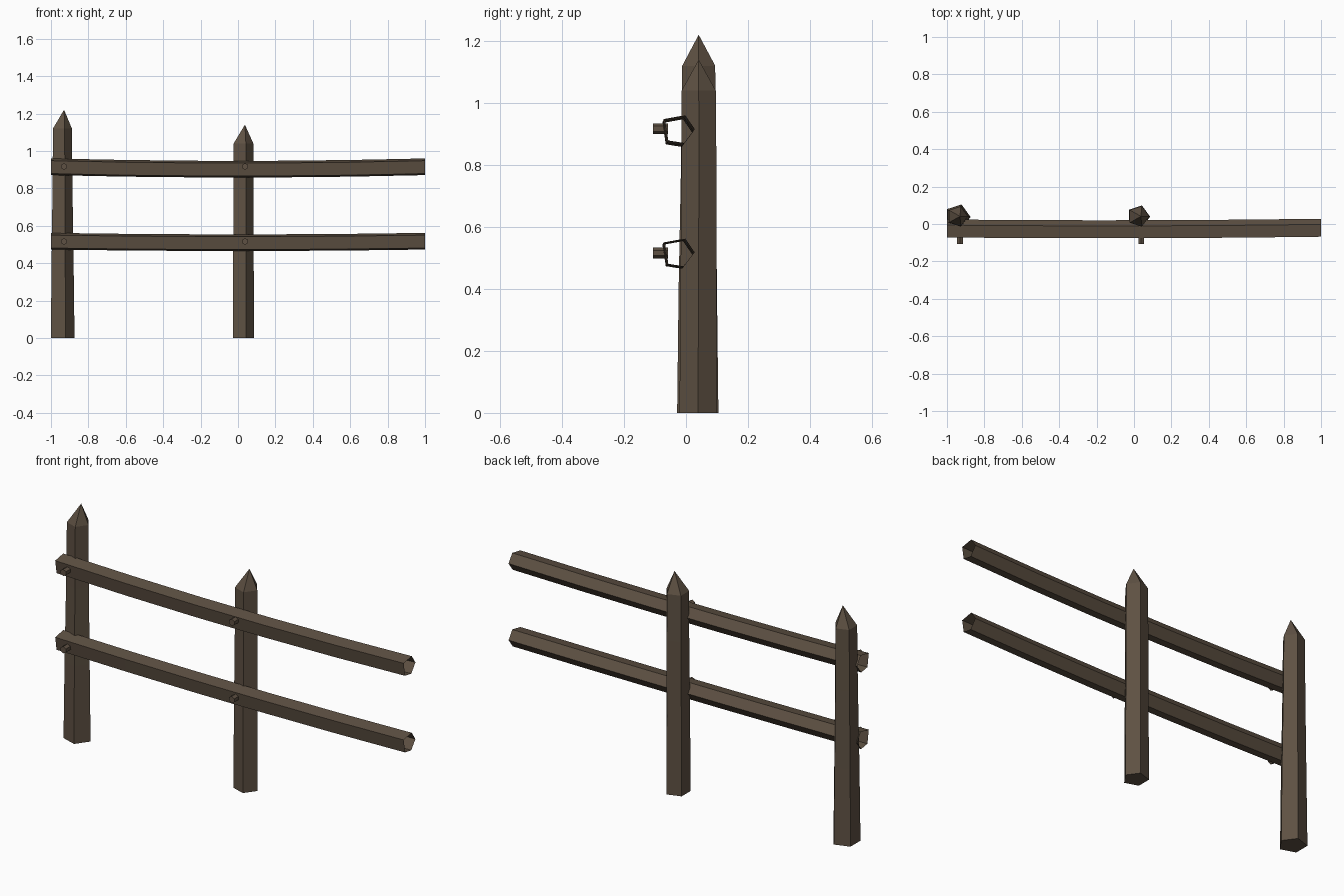
import bpy, math

if "Cube" in bpy.data.objects:
    bpy.data.objects.remove(bpy.data.objects["Cube"])

wood = bpy.data.materials.new("dark_brown_wood")
wood.diffuse_color = (0.112, 0.082, 0.056, 1)
wood.use_nodes = True
wood.node_tree.nodes["Principled BSDF"].inputs["Base Color"].default_value = wood.diffuse_color


def make(name, verts, faces):
    me = bpy.data.meshes.new(name)
    me.from_pydata(verts, [], faces)
    me.materials.append(wood)
    ob = bpy.data.objects.new(name, me)
    bpy.context.collection.objects.link(ob)
    return ob


def bridge(rings, n):
    # side quads between consecutive rings of n vertices
    return [(r * n + i, r * n + (i + 1) % n, (r + 1) * n + (i + 1) % n, (r + 1) * n + i)
            for r in range(rings - 1) for i in range(n)]


def post(name, levels, tip):
    # five-sided stake: levels are (x, y, z, radius)
    verts = [(x + r * math.cos(a), y + r * math.sin(a), z)
             for x, y, z, r in levels
             for a in (math.tau * i / 5 for i in range(5))]
    faces = bridge(len(levels), 5)
    faces.append((4, 3, 2, 1, 0))
    verts.append(tip)
    top = (len(levels) - 1) * 5
    faces += [(top + i, top + (i + 1) % 5, len(verts) - 1) for i in range(5)]
    make(name, verts, faces)


def rail(name, path):
    # open-ended five-sided pole following (x, y, z) centres
    section = [(0.048, 0), (0.018, 0.044), (-0.048, 0.032), (-0.037, -0.037), (0.014, -0.045)]
    verts = [(x, y + dy, z + dz) for x, y, z in path for dy, dz in section]
    make(name, verts, bridge(len(path), 5))


def peg(name, x, z):
    n, r = 6, 0.0175
    verts = [(x + r * math.cos(math.tau * i / n + math.pi / 6), y,
              z + r * math.sin(math.tau * i / n + math.pi / 6))
             for y in (-0.106, -0.058) for i in range(n)]
    faces = [tuple(reversed(f)) for f in bridge(2, n)]
    faces += [tuple(range(n)), tuple(range(2 * n - 1, n - 1, -1))]
    make(name, verts, faces)


# sharpened posts
post("end_post", [(-0.944, 0.038, 0, 0.070), (-0.944, 0.038, 0.4, 0.065),
                  (-0.944, 0.040, 0.8, 0.059), (-0.944, 0.041, 1.12, 0.056)],
     (-0.93, 0.041, 1.22))
post("middle_post", [(0.023, 0.039, 0, 0.063), (0.023, 0.040, 0.4, 0.061),
                     (0.024, 0.042, 0.8, 0.059), (0.024, 0.041, 1.04, 0.058)],
     (0.037, 0.041, 1.14))

# sagging rails and their pegs
for name, z_mid, sag in (("upper", 0.903, 0.013), ("lower", 0.510, 0.008)):
    path = []
    for x in (-1, -0.6, -0.2, 0.2, 0.6, 1):
        u = x * x
        path.append((x, -0.028 + 0.006 * u + 0.002 * x, z_mid + sag * u))
    rail(name + "_rail", path)
    for side, x in (("left", -0.93), ("middle", 0.038)):
        peg(f"{name}_{side}_peg", x, z_mid + (0.014 if name == "upper" else 0.006))
